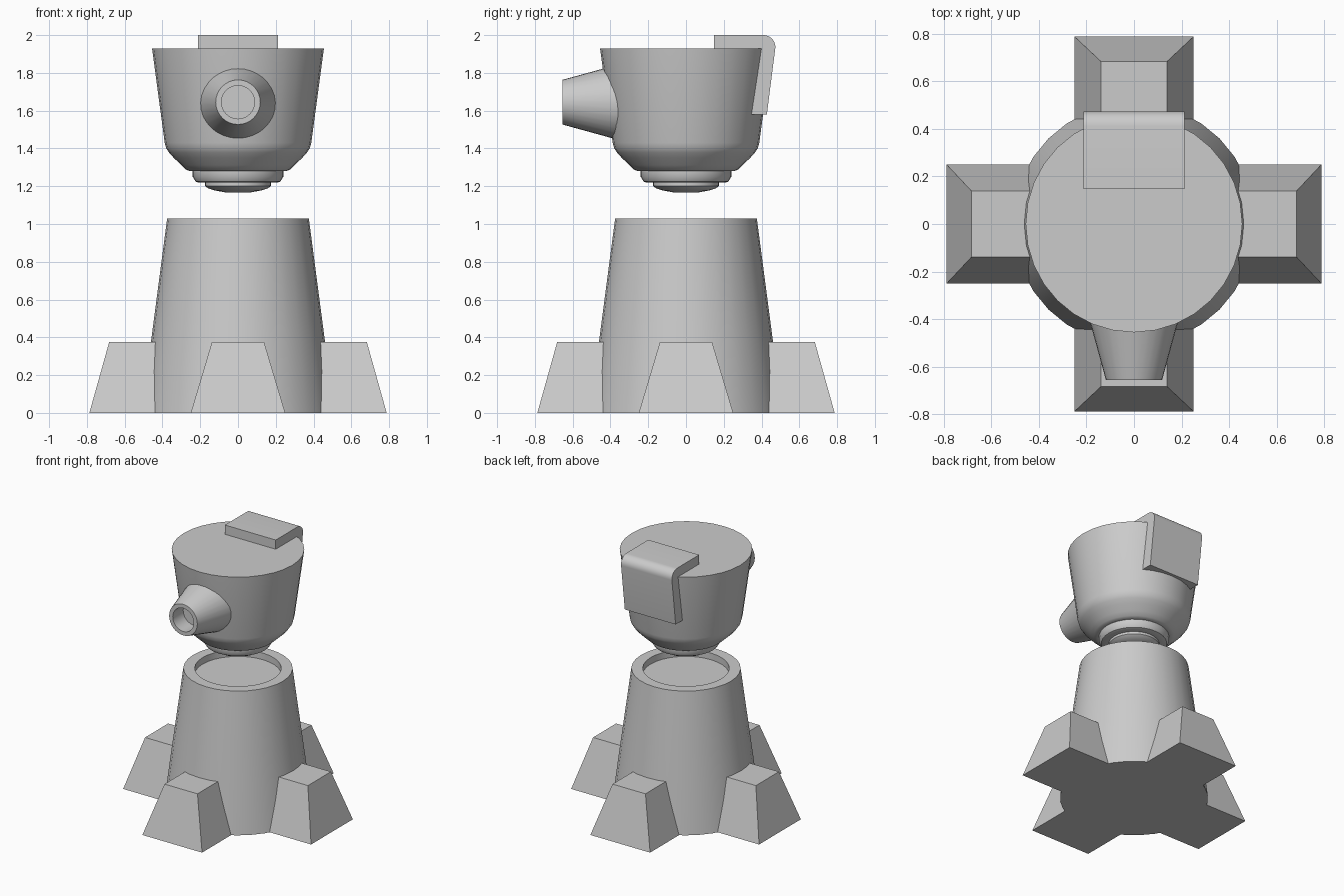
import bpy
import bmesh
from math import cos, sin, pi, radians
from mathutils import Matrix

if "Cube" in bpy.data.objects:
    bpy.data.objects.remove(bpy.data.objects["Cube"], do_unlink=True)

GREY = (0.6, 0.6, 0.6, 1.0)
grey = bpy.data.materials.new("light_grey")
grey.use_nodes = True
grey.diffuse_color = GREY
grey.node_tree.nodes["Principled BSDF"].inputs["Base Color"].default_value = GREY


def add_object(name, bm, smooth_angle=32):
    """Turn a bmesh into a shaded, coloured object."""
    bmesh.ops.recalc_face_normals(bm, faces=bm.faces)
    mesh = bpy.data.meshes.new(name)
    bm.to_mesh(mesh)
    bm.free()
    mesh.materials.append(grey)
    mesh.shade_smooth()
    mesh.set_sharp_from_angle(angle=radians(smooth_angle))
    obj = bpy.data.objects.new(name, mesh)
    bpy.context.collection.objects.link(obj)
    return obj


def lathe(name, profile, segments=32, matrix=Matrix()):
    """Revolve (radius, height) points about z and cap both ends."""
    bm = bmesh.new()
    rings = []
    for r, z in profile:
        angles = [2 * pi * i / segments for i in range(segments)]
        rings.append([bm.verts.new((r * cos(a), r * sin(a), z)) for a in angles])
    for low, high in zip(rings, rings[1:]):
        for i in range(segments):
            j = (i + 1) % segments
            bm.faces.new((low[i], low[j], high[j], high[i]))
    bm.faces.new(rings[0])
    bm.faces.new(rings[-1])
    bm.transform(matrix)
    return add_object(name, bm)


def extrude_profile(name, points, x0, x1):
    """Extrude a (y, z) outline along x."""
    bm = bmesh.new()
    face = bm.faces.new([bm.verts.new((x0, y, z)) for y, z in points])
    moved = bmesh.ops.extrude_face_region(bm, geom=[face])["geom"]
    verts = [v for v in moved if isinstance(v, bmesh.types.BMVert)]
    bmesh.ops.translate(bm, verts=verts, vec=(x1 - x0, 0, 0))
    return add_object(name, bm)


# Tapered base with a shallow round socket in its top
lathe("base_body", [(0.508, 0), (0.461, 0.375), (0.375, 1.03),
                    (0.297, 1.03), (0.297, 0.98)])

# Four feet with sloping sides, sunk into the base
for i, side in enumerate(("left", "back", "right", "front")):
    bm = bmesh.new()
    bottom = [bm.verts.new(p) for p in
              ((0.3, -0.25, 0), (0.787, -0.25, 0), (0.787, 0.25, 0), (0.3, 0.25, 0))]
    top = [bm.verts.new((x, y, 0.375)) for x, y in
           ((0.3, -0.138), (0.682, -0.138), (0.682, 0.138), (0.3, 0.138))]
    bm.faces.new(bottom)
    bm.faces.new(top)
    for k in range(4):
        n = (k + 1) % 4
        bm.faces.new((bottom[k], bottom[n], top[n], top[k]))
    bm.transform(Matrix.Rotation(i * pi / 2, 4, "Z"))
    add_object(side + "_foot", bm)

# Floating head: bowl with rounded shoulder, stepped collar and small dome
lathe("head", [(0.455, 1.93), (0.388, 1.43), (0.38, 1.40), (0.365, 1.378),
               (0.34, 1.35), (0.30, 1.312), (0.275, 1.288), (0.255, 1.28),
               (0.24, 1.28), (0.24, 1.25), (0.225, 1.225), (0.21, 1.22),
               (0.175, 1.22), (0.175, 1.202), (0.16, 1.19), (0.125, 1.178),
               (0.07, 1.168), (0.02, 1.166)])

# Tapered nozzle with a bore, pointing to the front
nozzle_place = Matrix.Translation((0, 0, 1.645)) @ Matrix.Rotation(pi / 2, 4, "X")
lathe("nozzle", [(0.213, 0.31), (0.118, 0.655), (0.088, 0.655), (0.088, 0.53)],
      matrix=nozzle_place)

# Folded plate over the top rear edge of the head
bend = [(0.41 + 0.063 * cos(a), 1.937 + 0.063 * sin(a))
        for a in (radians(90 - 12 * k) for k in range(9))]
extrude_profile("rear_plate",
                [(0.147, 1.92), (0.147, 2.0)] + bend +
                [(0.428, 1.58), (0.345, 1.58), (0.39, 1.92)], -0.213, 0.213)
